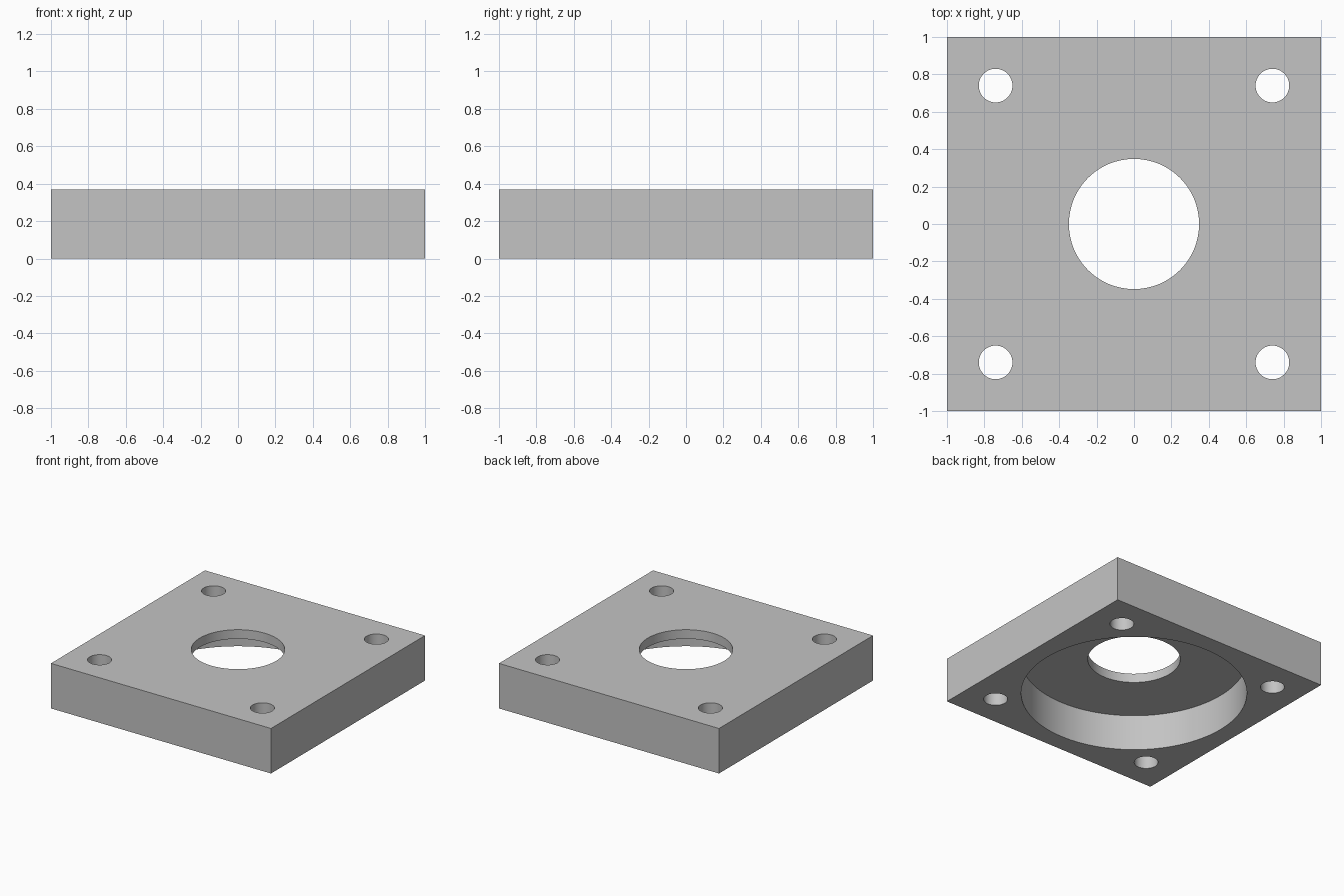
import bpy

cube = bpy.data.objects.get("Cube")
if cube:
    bpy.data.objects.remove(cube, do_unlink=True)

HEIGHT = 0.37
RECESS_DEPTH = 0.295
HOLE_OFFSET = 0.74

grey = bpy.data.materials.new("plain grey")
grey.use_nodes = True
colour = (0.55, 0.55, 0.55, 1.0)
grey.diffuse_color = colour
grey.node_tree.nodes["Principled BSDF"].inputs["Base Color"].default_value = colour

# Square plate
bpy.ops.mesh.primitive_cube_add(size=2, location=(0, 0, HEIGHT / 2))
plate = bpy.context.object
plate.name = "mounting_plate"
plate.scale.z = HEIGHT / 2
bpy.ops.object.transform_apply(location=True, rotation=False, scale=True)
plate.data.materials.append(grey)


def drill(name, x, y, radius, z_low, z_high, sides):
    """Cut a round hole in the plate between two heights."""
    bpy.ops.mesh.primitive_cylinder_add(
        vertices=sides, radius=radius, depth=z_high - z_low,
        location=(x, y, (z_low + z_high) / 2))
    cutter = bpy.context.object
    cutter.name = name
    cutter.hide_render = True
    cutter.data.materials.append(grey)
    bpy.context.view_layer.objects.active = plate
    mod = plate.modifiers.new(name, 'BOOLEAN')
    mod.operation = 'DIFFERENCE'
    mod.solver = 'EXACT'
    mod.object = cutter
    bpy.ops.object.modifier_apply(modifier=name)
    bpy.data.objects.remove(cutter, do_unlink=True)


# Wide round recess in the underside, leaving a thin top web
drill("recess_cutter", 0, 0, 0.85, -0.1, RECESS_DEPTH, 128)

# Central bore through the web
drill("bore_cutter", 0, 0, 0.348, -0.1, HEIGHT + 0.1, 96)

# Four corner screw holes
for x in (-HOLE_OFFSET, HOLE_OFFSET):
    for y in (-HOLE_OFFSET, HOLE_OFFSET):
        drill("screw_hole_cutter", x, y, 0.09, -0.1, HEIGHT + 0.1, 48)

# Smooth bores with sharp rims
bpy.ops.object.select_all(action='DESELECT')
plate.select_set(True)
bpy.context.view_layer.objects.active = plate
bpy.ops.object.shade_smooth_by_angle(angle=0.52)
